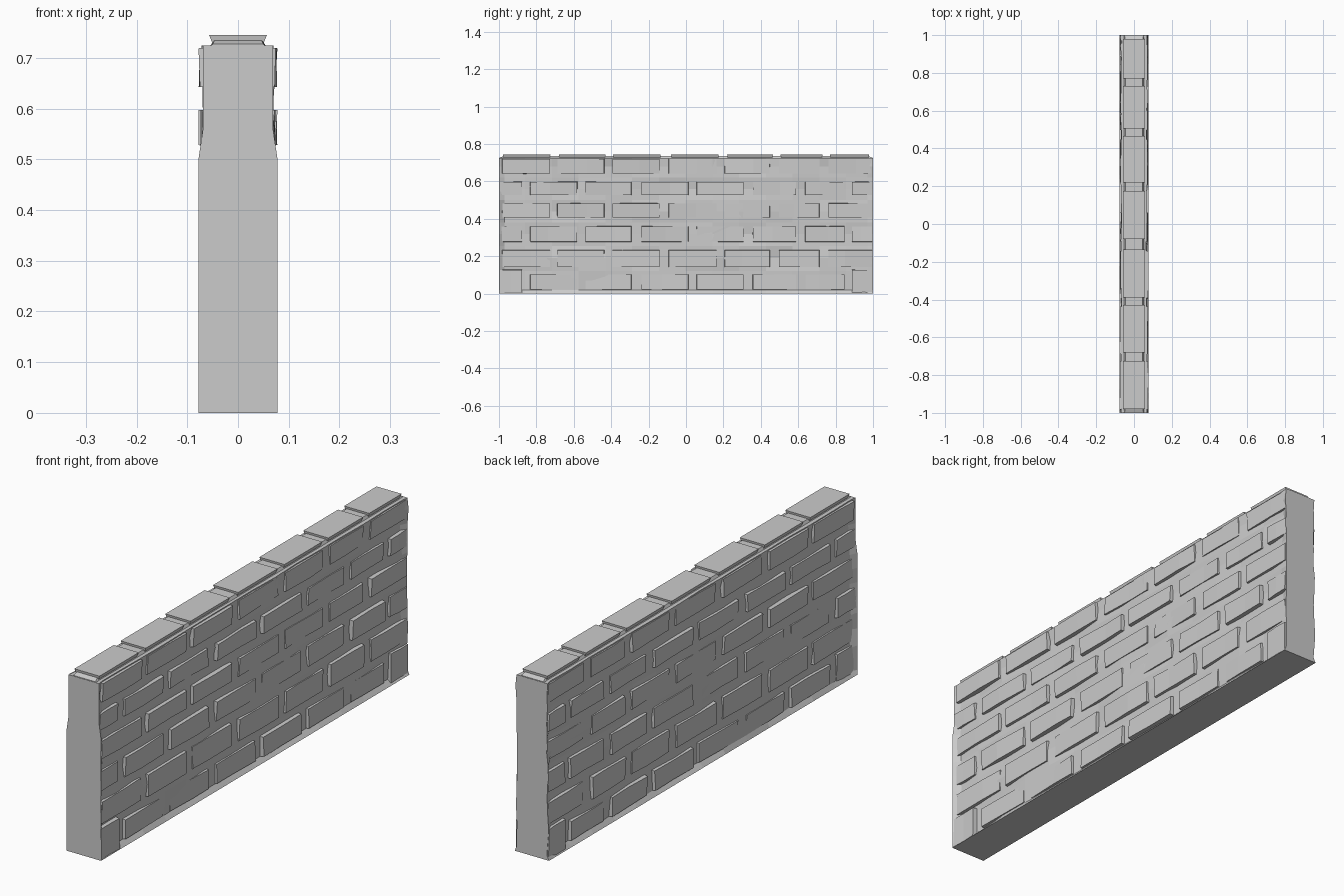
import bpy, bmesh, random

if "Cube" in bpy.data.objects:
    bpy.data.objects.remove(bpy.data.objects["Cube"])

random.seed(7)
TOP, MAXX = 0.725, 0.078


def make_object(name, bm):
    bmesh.ops.recalc_face_normals(bm, faces=bm.faces)
    mesh = bpy.data.meshes.new(name)
    bm.to_mesh(mesh)
    bm.free()
    obj = bpy.data.objects.new(name, mesh)
    bpy.context.collection.objects.link(obj)
    return obj


def loft(bm, rings):
    """Closed solid through equally sized rings of points."""
    vs = [[bm.verts.new(p) for p in ring] for ring in rings]
    n = len(vs[0])
    for a, b in zip(vs, vs[1:]):
        for i in range(n):
            k = (i + 1) % n
            bm.faces.new((a[i], a[k], b[k], b[i]))
    bm.faces.new(vs[0])
    bm.faces.new(vs[-1])


# Mortar core: uneven sides, broad foot, flat ends
levels = [0, 0.02, 0.12, 0.19, 0.255, 0.32, 0.38, 0.44, 0.50, 0.56, 0.62, 0.68, TOP]
stations = [-1, -0.97] + [-0.86 + 0.143 * i for i in range(13)] + [0.97, 1]


def mortar_depth(y, z):
    if z == 0:
        return MAXX
    if y < -0.99:
        return MAXX if z < 0.54 else 0.069
    if y > 0.99:
        return random.uniform(0.067, 0.077)
    if z == TOP:
        return random.uniform(0.064, 0.070)
    return random.uniform(0.056, 0.070)


bm = bmesh.new()
rings = []
for y in stations:
    right = [(mortar_depth(y, z), y, z) for z in levels]
    left = [(-mortar_depth(y, z), y, z) for z in reversed(levels)]
    rings.append(right + left)
loft(bm, rings)
make_object("mortar_core", bm)

# Brick courses: full rows alternate with rows that begin on a half brick
full = [(-0.985, -0.725), (-0.69, -0.435), (-0.395, -0.14), (-0.095, 0.165),
        (0.205, 0.45), (0.495, 0.715), (0.76, 0.998)]
half = [(-0.998, -0.875), (-0.835, -0.58), (-0.54, -0.29), (-0.24, 0.015),
        (0.055, 0.31), (0.355, 0.59), (0.635, 0.85), (0.885, 0.998)]
courses = [(0.02, 0.105, half), (0.14, 0.235, full), (0.275, 0.362, half),
           (0.405, 0.485, full), (0.525, 0.60, half), (0.64, 0.722, full)]


def face_brick(bm, side, y0, y1, z0, z1):
    """Brick with a slightly warped outer face and chamfered border."""
    base = random.uniform(0.069, 0.0765)
    ym = y0 + (y1 - y0) * random.uniform(0.35, 0.65)
    rings = []
    for y, inset in ((y0, 0.003), (ym, 0), (y1, -0.003)):
        top = min(MAXX, base + random.uniform(-0.004, 0.003))
        low = min(MAXX, base + random.uniform(-0.004, 0.003))
        rings.append([(side * 0.045, y, z0), (side * low, y + inset, z0 + 0.003),
                      (side * top, y + inset, z1 - 0.003), (side * 0.045, y, z1)])
    loft(bm, rings)


for side, name in ((1, "right_bricks"), (-1, "left_bricks")):
    bm = bmesh.new()
    for z0, z1, spans in courses:
        for y0, y1 in spans:
            # Corner bricks of the lowest course reach the ground
            corner = z0 < 0.1 and (y1 < -0.8 or y0 > 0.85)
            face_brick(bm, side, y0, y1, 0 if corner else z0,
                       0.13 if corner else z1)
    make_object(name, bm)

# Coping bricks: flared upward from a narrow neck
bm = bmesh.new()
caps = [(-0.98, -0.725), (-0.68, -0.43), (-0.39, -0.135), (-0.08, 0.175),
        (0.22, 0.465), (0.505, 0.73), (0.77, 0.98)]
for y0, y1 in caps:
    loft(bm, [[(-w, y0 + s, z), (w, y0 + s, z), (w, y1 - s, z), (-w, y1 - s, z)]
              for w, s, z in ((0.047, 0.004, 0.72), (0.057, 0, 0.745))])
make_object("coping_bricks", bm)

# Mortar ridge filling the gaps between coping bricks
bm = bmesh.new()
loft(bm, [[(-w, y, 0.715), (w, y, 0.715), (w - 0.012, y, z), (-w + 0.012, y, z)]
          for y, w, z in ((-0.998, 0.062, 0.727), (-0.975, 0.058, 0.736),
                          (0.975, 0.058, 0.736), (0.998, 0.062, 0.727))])
make_object("coping_mortar", bm)
